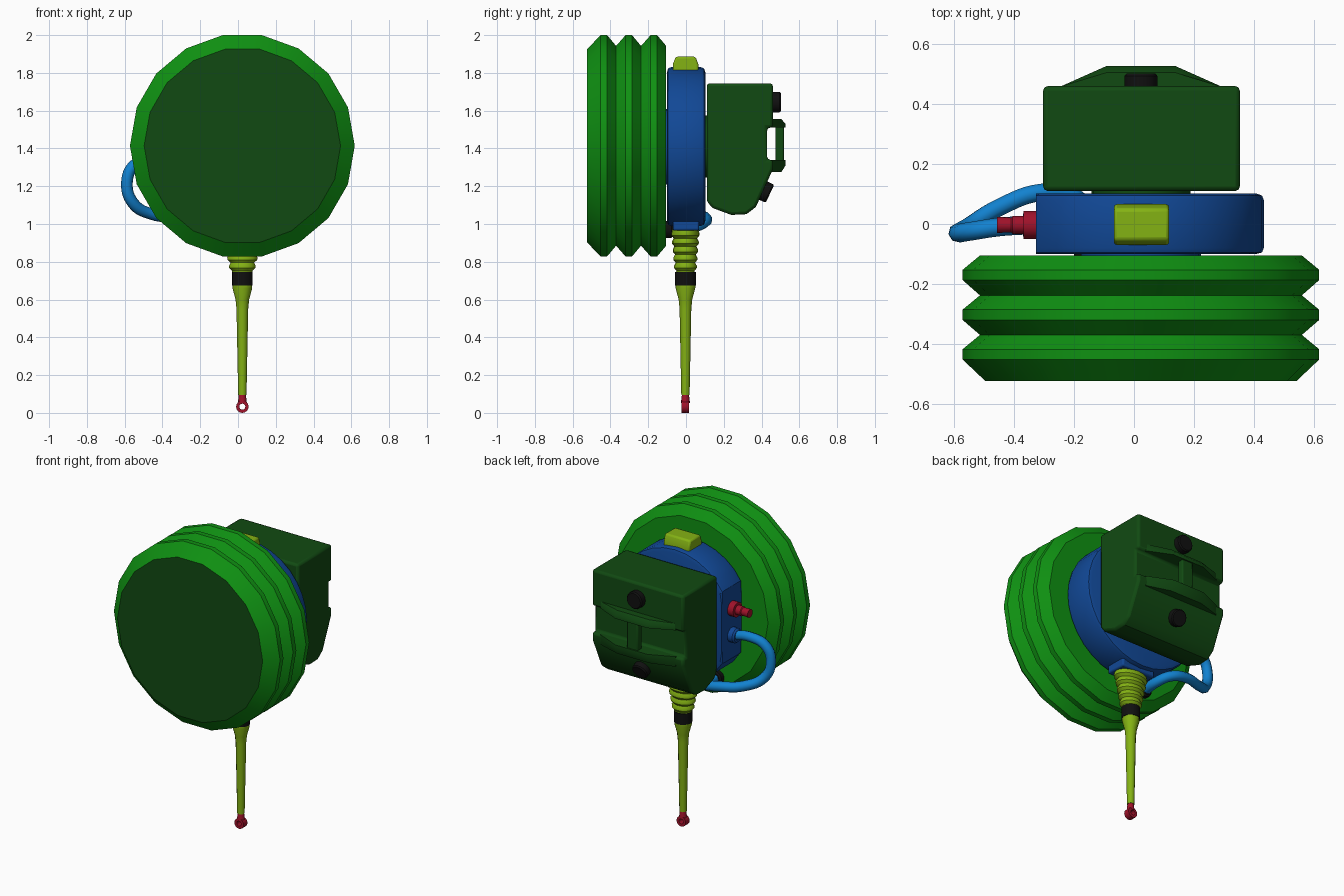
import bpy, bmesh, math
from mathutils import Vector

if "Cube" in bpy.data.objects:
    bpy.data.objects.remove(bpy.data.objects["Cube"])


def mat(name, rgb):
    m = bpy.data.materials.new(name)
    lin = [((c / 255 + 0.055) / 1.055) ** 2.4 if c > 10 else c / 255 / 12.92 for c in rgb]
    m.diffuse_color = (*lin, 1)
    m.use_nodes = True
    m.node_tree.nodes["Principled BSDF"].inputs["Base Color"].default_value = m.diffuse_color
    return m


GREEN = mat("bright_green", (15, 145, 18))
DARK = mat("dark_green", (17, 74, 18))
BLUE = mat("deep_blue", (17, 72, 150))
HOSE = mat("hose_blue", (18, 130, 208))
LIME = mat("lime", (132, 178, 20))
RED = mat("crimson", (160, 18, 42))
BLACK = mat("black", (16, 16, 16))
CX = 0.023  # shared centre line in x


def finish(name, bm, *mats, angle=30, bevel=0):
    bmesh.ops.remove_doubles(bm, verts=bm.verts, dist=1e-5)
    bmesh.ops.recalc_face_normals(bm, faces=bm.faces)
    me = bpy.data.meshes.new(name)
    bm.to_mesh(me)
    bm.free()
    ob = bpy.data.objects.new(name, me)
    bpy.context.collection.objects.link(ob)
    for m in mats:
        me.materials.append(m)
    if bevel:
        mod = ob.modifiers.new("bevel", 'BEVEL')
        mod.width, mod.segments, mod.limit_method = bevel, 2, 'ANGLE'
        mod.angle_limit = math.radians(40)
    bpy.ops.object.select_all(action='DESELECT')
    ob.select_set(True)
    bpy.context.view_layer.objects.active = ob
    bpy.ops.object.shade_smooth_by_angle(angle=math.radians(angle))
    return ob


def lathe(name, profile, m, centre, axis=(0, 0, 1), n=16, su=1, closed=False, bm_hook=None, mats=None):
    """Revolve (radius, height) pairs round an axis; su stretches sideways."""
    d = Vector(axis).normalized()
    u = Vector((0, 1, 0)) if abs(d.x) > 0.9 else Vector((1, 0, 0))
    v = d.cross(u)
    bm = bmesh.new()
    rings = []
    for r, h in profile:
        rings.append([bm.verts.new(Vector(centre) + d * h + u * (r * su * math.cos(a)) + v * (r * math.sin(a)))
                      for a in (2 * math.pi * i / n for i in range(n))])
    pairs = list(zip(rings, rings[1:]))
    if closed:
        pairs.append((rings[-1], rings[0]))
    else:
        bm.faces.new(rings[0])
        bm.faces.new(rings[-1])
    for a, b in pairs:
        for i in range(n):
            bm.faces.new((a[i], a[(i + 1) % n], b[(i + 1) % n], b[i]))
    if bm_hook:
        bm_hook(bm)
    return finish(name, bm, *(mats or [m]))


def prism(name, pts, lo, hi, m, plane, bevel=0):
    """Extrude an outline: plane 'yz' along x, or 'xy' along z."""
    bm = bmesh.new()
    put = (lambda p, t: (t, p[0], p[1])) if plane == 'yz' else (lambda p, t: (p[0], p[1], t))
    a = [bm.verts.new(put(p, lo)) for p in pts]
    b = [bm.verts.new(put(p, hi)) for p in pts]
    bm.faces.new(a)
    bm.faces.new(b)
    for i in range(len(pts)):
        j = (i + 1) % len(pts)
        bm.faces.new((a[i], a[j], b[j], b[i]))
    return finish(name, bm, m, bevel=bevel)


def box(name, x0, x1, y0, y1, z0, z1, m, bevel=0):
    return prism(name, [(x0, y0), (x1, y0), (x1, y1), (x0, y1)], z0, z1, m, 'xy', bevel)


# Pleated drum at the front, dark front cap
def paint_cap(bm):
    for f in bm.faces:
        f.material_index = int(f.calc_center_median().y < -0.519)


prof = [(0.52, -0.523)]
for y in (-0.435, -0.303, -0.17):
    prof += [(0.595, y - 0.017), (0.595, y + 0.017), (0.537, y + 0.065)]
lathe("pleated_drum", prof, GREEN, (CX, 0, 1.414), (0, 1, 0), 18, bm_hook=paint_cap, mats=[GREEN, DARK])


# Blue drum with a flat left side
def cut_left(bm):
    for v in bm.verts:
        v.co.x = max(v.co.x, -0.327)


lathe("blue_drum", [(0.395, -0.1), (0.414, -0.095), (0.42, -0.08), (0.42, 0.08), (0.414, 0.095), (0.395, 0.102)],
      BLUE, (0.013, 0, 1.41), (0, 1, 0), 32, bm_hook=cut_left)
lathe("drum_spacer", [(0.2, -0.11), (0.2, -0.095)], BLUE, (CX, 0, 1.41), (0, 1, 0), 24)
lathe("box_spacer", [(0.165, 0.095), (0.165, 0.125)], DARK, (CX, 0, 1.41), (0, 1, 0), 24)
box("boot_socket", CX - 0.12, CX + 0.12, -0.07, 0.07, 0.965, 1.06, BLUE, 0.01)

# Latch on top
prism("top_latch", [(-0.07, 1.8), (0.066, 1.8), (0.066, 1.845), (0.05, 1.886), (-0.054, 1.886), (-0.07, 1.845)],
      -0.067, 0.117, LIME, 'yz', 0.01)

# Rear box, with a handle slot in its side outline
prism("rear_box", [(0.11, 1.12), (0.11, 1.745), (0.46, 1.745), (0.46, 1.51), (0.43, 1.51), (0.43, 1.34),
                   (0.46, 1.34), (0.46, 1.29), (0.37, 1.09), (0.32, 1.052), (0.24, 1.048), (0.14, 1.085)],
      -0.303, 0.353, DARK, 'yz', 0.04)
# Ridges above and below the slot, joined by the upright grip
for name, z_root, z_out, z_slot in (("upper_ridge", 1.555, 1.53, 1.51), ("lower_ridge", 1.275, 1.31, 1.34)):
    bm = bmesh.new()
    rows = []
    for za, yo in ((z_root, 0.505), (z_out, 0.527), (z_slot, 0.527)):
        rows.append([bm.verts.new((CX + x, y, za)) for x, y in
                     ((-0.27, 0.43), (-0.27, 0.458), (-0.115, yo), (0.115, yo), (0.27, 0.458), (0.27, 0.43))])
    for a, b in zip(rows, rows[1:]):
        for i in range(6):
            j = (i + 1) % 6
            bm.faces.new((a[i], a[j], b[j], b[i]))
    bm.faces.new(rows[0])
    bm.faces.new(rows[-1])
    finish(name, bm, DARK)
box("grip", CX - 0.04, CX + 0.04, 0.475, 0.518, 1.32, 1.53, DARK, 0.008)

# Black caps on the box
lathe("upper_cap", [(0.055, -0.02), (0.055, 0.034), (0.048, 0.042)], BLACK, (CX, 0.46, 1.645), (0, 1, 0))
lathe("lower_cap", [(0.053, -0.03), (0.053, 0.04), (0.047, 0.047)], BLACK, (CX, 0.402, 1.18), (0, 0.905, -0.425))

# Ribbed boot
prof = [(0.068, 0.975)]
for i in range(5):
    z, r = 0.945 - i * 0.043, 0.074 - i * 0.0035
    prof += [(r, z + 0.006), (r, z - 0.006), (r - 0.012, z - 0.021)]
boot = lathe("ribbed_boot", prof + [(0.05, 0.74)], LIME, (CX, -0.003, 0), n=16)
for v in boot.data.vertices:  # wider sideways toward the top
    v.co.x = CX + (v.co.x - CX) * (1.1 + max(0, v.co.z - 0.74) * 2.0)

# Handle rod, black collar and eyelet
lathe("collar", [(0.055, 0.675), (0.055, 0.747)], BLACK, (CX, -0.003, 0))
lathe("rod", [(0.022, 0.095), (0.031, 0.55), (0.036, 0.6), (0.052, 0.66), (0.052, 0.68)], LIME, (CX, -0.003, 0), n=12)
lathe("eyelet", [(0.016, -0.02), (0.033, -0.02), (0.033, 0.02), (0.016, 0.02)], RED,
      (CX, -0.003, 0.033), (0, 1, 0), 16, closed=True)
lathe("eyelet_neck", [(0.024, 0.053), (0.018, 0.102)], RED, (CX, -0.003, 0), n=12)

# Side connector and hose port
lathe("connector", [(0.047, 0), (0.047, 0.043), (0.03, 0.044), (0.03, 0.08), (0.025, 0.085), (0.027, 0.132)],
      RED, (-0.325, -0.003, 1.5), (-1, 0, 0))
lathe("hose_port", [(0.047, 0), (0.047, 0.035), (0.038, 0.045)], BLUE, (-0.325, -0.003, 1.33), (-1, 0, 0))
lathe("hose_plug", [(0.045, 0), (0.045, 0.03), (0.036, 0.04)], BLACK, (-0.155, -0.108, 0.972), (0, 1, 0))

# Hose looping from the side port to the plug
cu = bpy.data.curves.new("hose", 'CURVE')
cu.dimensions = '3D'
cu.bevel_depth, cu.bevel_resolution, cu.resolution_u = 0.031, 2, 6
path = [(-0.34, -0.003, 1.33), (-0.45, -0.01, 1.345), (-0.55, -0.025, 1.31), (-0.588, -0.03, 1.22),
        (-0.555, -0.01, 1.11), (-0.45, 0.055, 1.05), (-0.31, 0.105, 1.03), (-0.2, 0.09, 1.005),
        (-0.155, 0.02, 0.98), (-0.155, -0.08, 0.972)]
sp = cu.splines.new('BEZIER')
sp.bezier_points.add(len(path) - 1)
for p, co in zip(sp.bezier_points, path):
    p.co = co
    p.handle_left_type = p.handle_right_type = 'AUTO'
cu.use_fill_caps = True
cu.materials.append(HOSE)
bpy.context.collection.objects.link(bpy.data.objects.new("hose", cu))
